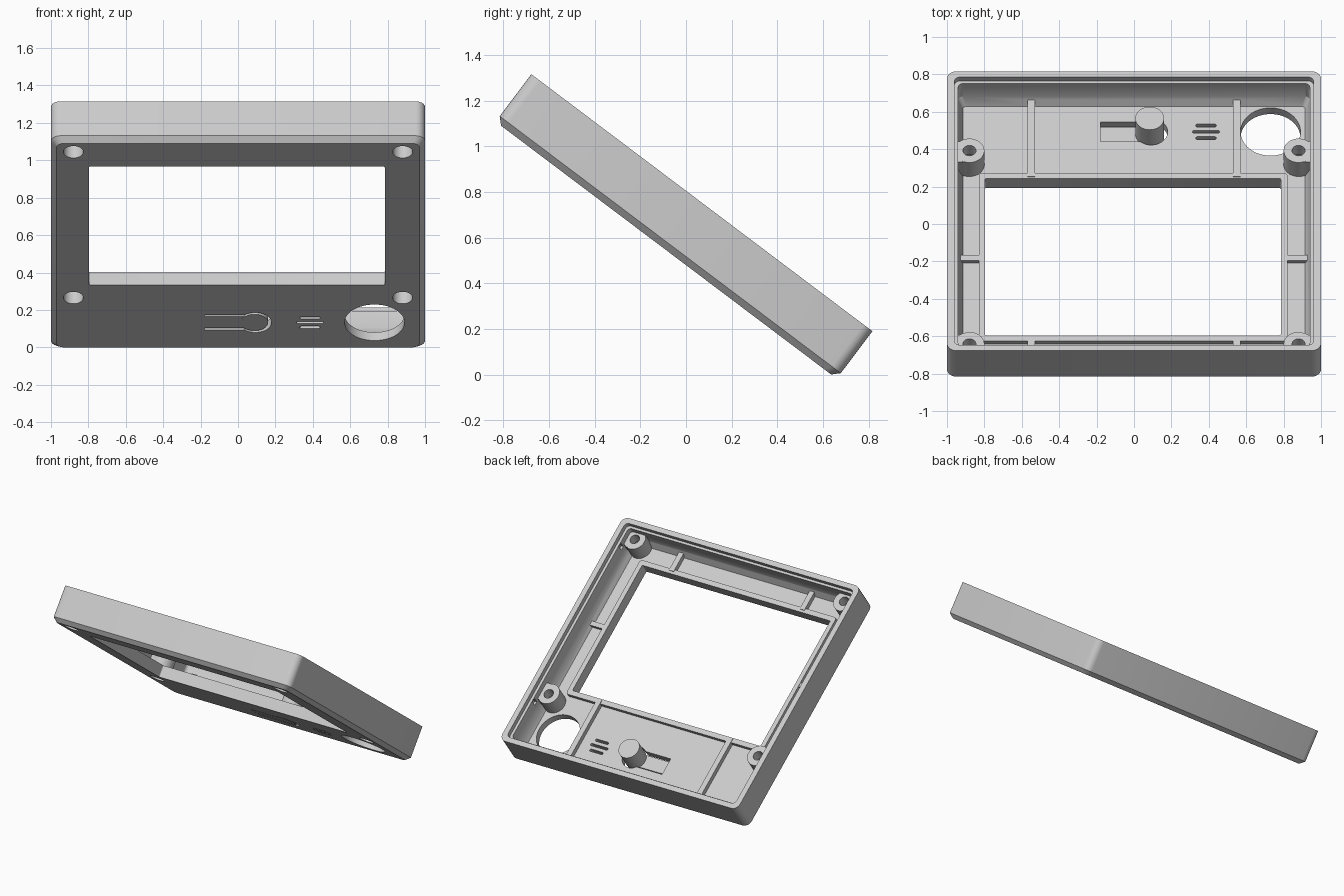
import bpy, bmesh, math
from mathutils import Vector

if "Cube" in bpy.data.objects:
    bpy.data.objects.remove(bpy.data.objects["Cube"])

TILT = math.radians(-37)
PLACE = (0, -0.087, 0.545)
FLOOR, LIP, TOP = 0.055, 0.085, 0.26
BUTTON_V = 0.685

grey = bpy.data.materials.new("light_grey")
grey.use_nodes = True
grey.diffuse_color = (0.6, 0.6, 0.6, 1)
grey.node_tree.nodes["Principled BSDF"].inputs["Base Color"].default_value = (0.6, 0.6, 0.6, 1)


def rounded(x0, x1, y0, y1, r, steps=6):
    """Outline of a rectangle with rounded corners."""
    pts = []
    corners = [(x1 - r, y1 - r), (x0 + r, y1 - r), (x0 + r, y0 + r), (x1 - r, y0 + r)]
    for i, (cx, cy) in enumerate(corners):
        for k in range(steps + 1):
            a = math.pi / 2 * (i + k / steps)
            pts.append((cx + r * math.cos(a), cy + r * math.sin(a)))
    return pts


def circle(cx, cy, r, n=40):
    return [(cx + r * math.cos(math.tau * i / n), cy + r * math.sin(math.tau * i / n))
            for i in range(n)]


def loft(name, sections):
    """Closed solid through (outline, height) sections, bottom to top."""
    bm = bmesh.new()
    rings = [[bm.verts.new((x, y, z)) for x, y in outline] for outline, z in sections]
    for a, b in zip(rings, rings[1:]):
        for i in range(len(a)):
            j = (i + 1) % len(a)
            bm.faces.new((a[i], a[j], b[j], b[i]))
    bm.faces.new(rings[0][::-1])
    bm.faces.new(rings[-1])
    mesh = bpy.data.meshes.new(name)
    bm.to_mesh(mesh)
    bm.free()
    mesh.materials.append(grey)
    ob = bpy.data.objects.new(name, mesh)
    bpy.context.collection.objects.link(ob)
    return ob


def prism(name, outline, z0, z1):
    return loft(name, [(outline, z0), (outline, z1)])


def box(name, x0, x1, y0, y1, z0, z1):
    return prism(name, [(x1, y1), (x0, y1), (x0, y0), (x1, y0)], z0, z1)


def combine(target, tool, operation):
    tool.hide_render = True
    mod = target.modifiers.new(operation, "BOOLEAN")
    mod.operation, mod.object, mod.solver = operation, tool, "EXACT"
    bpy.context.view_layer.objects.active = target
    bpy.ops.object.modifier_apply(modifier=mod.name)
    bpy.data.objects.remove(tool)


def add(tool):
    combine(case, tool, "UNION")


def cut(tool):
    combine(case, tool, "DIFFERENCE")


def centred(hx, hy, r):
    return rounded(-hx, hx, -hy, hy, r)


# Outer shell with chamfered front edge
case = loft("bezel_case", [(centred(0.97, 0.905, 0.035), 0),
                           (centred(1, 0.935, 0.05), 0.03),
                           (centred(1, 0.935, 0.05), TOP)])

# Open back: tapered cavity with a stepped rim
cut(loft("cavity", [(centred(0.915, 0.855, 0.02), FLOOR),
                    (centred(0.94, 0.88, 0.025), 0.11),
                    (centred(0.94, 0.88, 0.025), 0.225),
                    (centred(0.96, 0.897, 0.03), 0.2251),
                    (centred(0.96, 0.897, 0.03), TOP + 0.05)]))

# Raised lip around the window, and stiffening ribs
add(prism("window_lip", rounded(-0.83, 0.82, -0.737, 0.387, 0.02), 0.03, LIP))
for s in (-1, 1):
    x = s * 0.55
    add(box("upper_rib", x - 0.02, x + 0.02, 0.36, 0.9, 0.031, LIP + 0.005))
    add(box("lower_rib", x - 0.02, x + 0.02, -0.9, -0.72, 0.031, LIP + 0.005))
    xs = sorted((s * 0.805, s * 0.96))
    add(box("side_rib", *xs, -0.195, -0.16, 0.032, LIP - 0.004))

# Screw bosses joined to the side walls
for s in (-1, 1):
    for v in (-0.83, 0.465):
        add(prism("boss", circle(s * 0.88, v, 0.08), 0.033, 0.18))
        xs = sorted((s * 0.88, s * 0.965))
        add(box("boss_web", *xs, v - 0.076, v + 0.06, 0.034, 0.179))

# Display window
cut(prism("window", rounded(-0.797, 0.785, -0.7, 0.35, 0.008), -0.1, 0.15))

# Screw holes with counterbores, and wall notches
for s in (-1, 1):
    for v in (-0.83, 0.465):
        cut(prism("screw_hole", circle(s * 0.88, v, 0.035, 24), -0.1, 0.3))
        cut(prism("counterbore", circle(s * 0.88, v, 0.053, 32), -0.1, 0.1))
    for v in (-0.743, 0.56):
        xs = sorted((s * 0.9, s * 0.958))
        cut(box("notch", *xs, v - 0.015, v + 0.015, 0.17, 0.215))

# Round opening and the three short slots
cut(prism("round_opening", circle(0.73, BUTTON_V, 0.16, 64), -0.1, 0.12))
for i, half in ((-1, 0.055), (0, 0.072), (1, 0.055)):
    v = BUTTON_V + i * 0.042
    cut(prism("slot", rounded(0.385 - half, 0.385 + half, v - 0.009, v + 0.009, 0.008, 4), -0.1, 0.12))

# Keyhole gap for the flexible button
cut(box("arm_gap", -0.18, 0.06, BUTTON_V - 0.065, BUTTON_V + 0.065, -0.1, 0.12))
cut(prism("button_gap", circle(0.092, BUTTON_V, 0.088), -0.1, 0.12))

# Flexible arm with its round pad and tall post
arm = box("button_arm", -0.19, 0.06, BUTTON_V - 0.05, BUTTON_V + 0.05, 0.001, 0.03)
combine(arm, prism("pad", circle(0.088, BUTTON_V, 0.073), 0, 0.05), "UNION")
post = prism("button_post", circle(0.084, BUTTON_V, 0.077), 0.035, 0.175)

# Shade and tilt every part
for ob in (case, arm, post):
    bpy.ops.object.select_all(action="DESELECT")
    ob.select_set(True)
    bpy.context.view_layer.objects.active = ob
    bpy.ops.object.shade_smooth_by_angle(angle=math.radians(25))
    ob.rotation_euler.x = TILT
    ob.location = Vector(PLACE)
